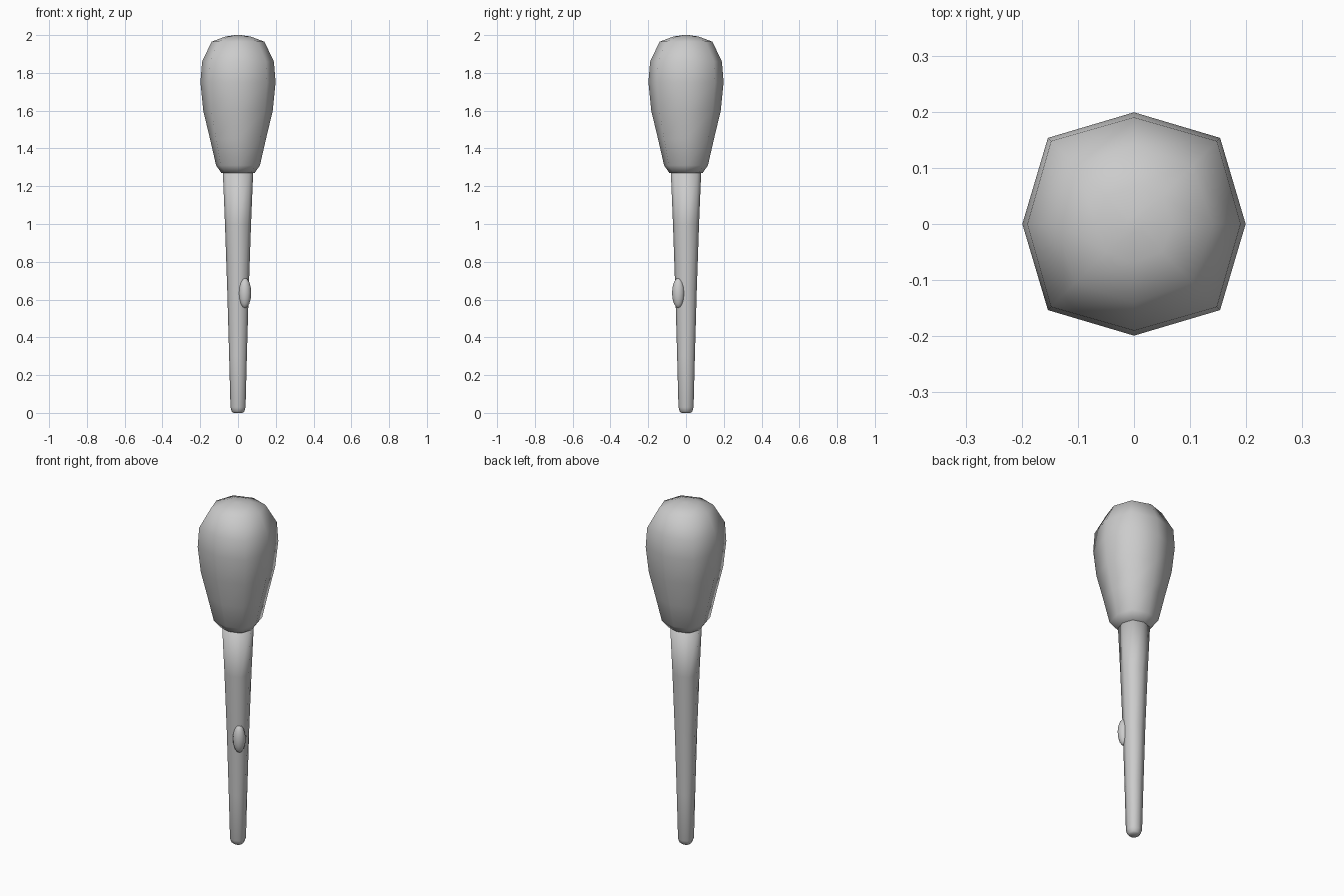
import bpy, bmesh, math

if "Cube" in bpy.data.objects:
    bpy.data.objects.remove(bpy.data.objects["Cube"])


def octagon_loft(name, rings):
    """Stack octagons; each ring is (z, radius on axes, radius on diagonals)."""
    bm = bmesh.new()
    loops = []
    for z, r_axis, r_diag in rings:
        loop = []
        for i in range(8):
            a = i * math.pi / 4
            r = r_diag if i % 2 else r_axis
            loop.append(bm.verts.new((r * math.cos(a), r * math.sin(a), z)))
        loops.append(loop)
    for low, high in zip(loops, loops[1:]):
        for i in range(8):
            j = (i + 1) % 8
            bm.faces.new((low[i], low[j], high[j], high[i]))
    bm.faces.new(list(reversed(loops[0])))
    bm.faces.new(loops[-1])
    return finish(name, bm)


def finish(name, bm):
    mesh = bpy.data.meshes.new(name)
    bm.to_mesh(mesh)
    bm.free()
    obj = bpy.data.objects.new(name, mesh)
    bpy.context.collection.objects.link(obj)
    mesh.shade_smooth()
    return obj


# Bulbous club head with a domed top
octagon_loft("head", [
    (1.27, 0.088, 0.095), (1.31, 0.116, 0.13), (1.45, 0.148, 0.163),
    (1.60, 0.184, 0.20), (1.75, 0.199, 0.217), (1.86, 0.19, 0.209),
    (1.965, 0.14, 0.148), (1.992, 0.068, 0.07), (2.0, 0.015, 0.015)])

# Tapered shaft with a rounded foot
octagon_loft("shaft", [
    (0.0, 0.024, 0.025), (0.008, 0.033, 0.035), (0.03, 0.04, 0.043),
    (0.3, 0.047, 0.05), (0.65, 0.057, 0.06), (1.0, 0.069, 0.073),
    (1.29, 0.081, 0.086)])

# Small knot on the front right of the shaft
bm = bmesh.new()
bmesh.ops.create_uvsphere(bm, u_segments=12, v_segments=8, radius=1)
knot = finish("knot", bm)
knot.scale = (0.034, 0.034, 0.08)
knot.location = (0.036, -0.04, 0.635)
